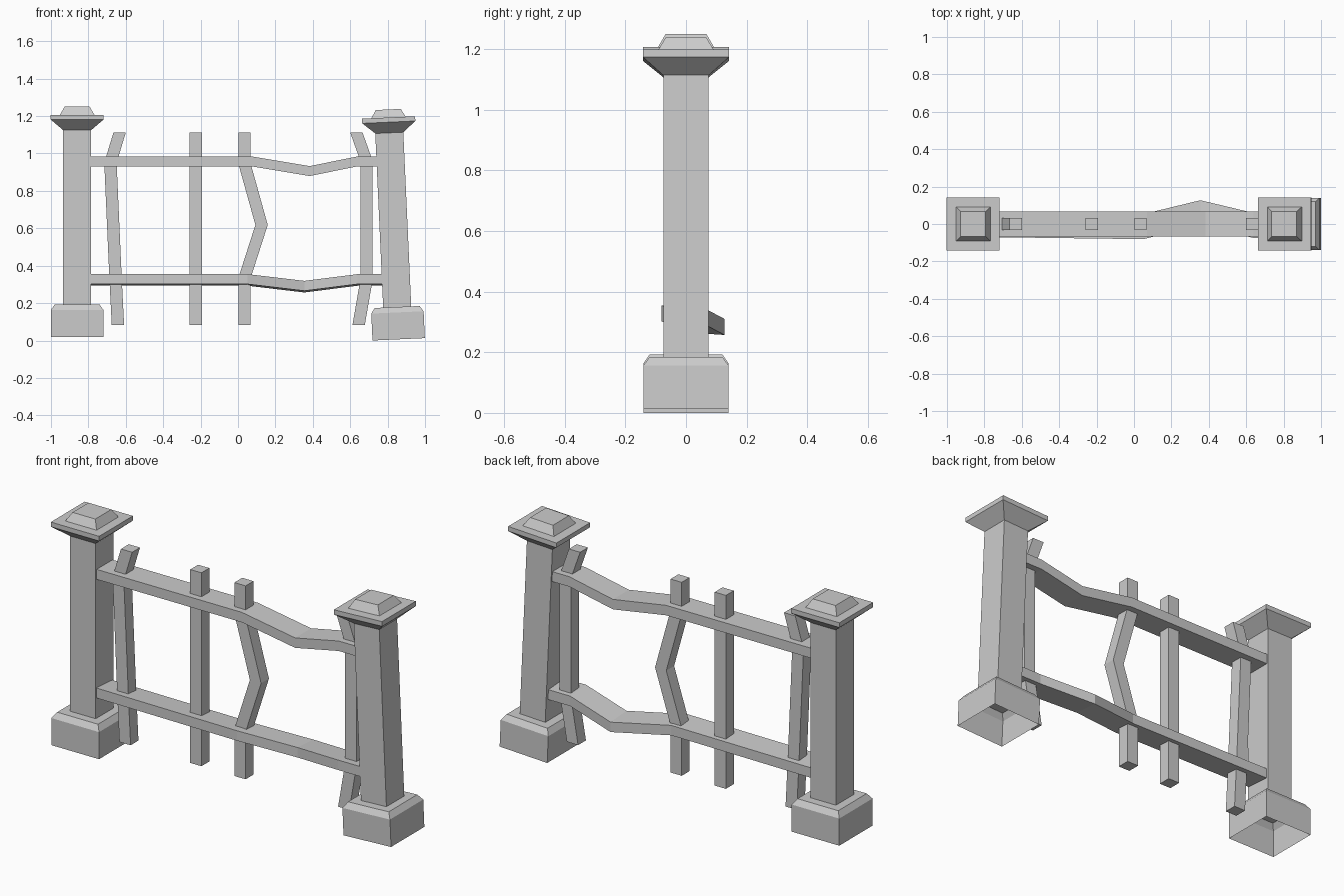
import bpy, math
from mathutils import Matrix

if "Cube" in bpy.data.objects:
    bpy.data.objects.remove(bpy.data.objects["Cube"])


def loft(name, rings, cap_start=True):
    """Skin a row of four-cornered rings into one flat-shaded mesh."""
    verts = [p for ring in rings for p in ring]
    faces = []
    for i in range(len(rings) - 1):
        a, b = 4 * i, 4 * i + 4
        for j in range(4):
            k = (j + 1) % 4
            faces.append((a + j, a + k, b + k, b + j))
    n = len(verts)
    faces.append((n - 4, n - 3, n - 2, n - 1))
    if cap_start:
        faces.append((3, 2, 1, 0))
    mesh = bpy.data.meshes.new(name)
    mesh.from_pydata(verts, [], faces)
    obj = bpy.data.objects.new(name, mesh)
    bpy.context.collection.objects.link(obj)
    return obj


CORNERS = ((-1, -1), (1, -1), (1, 1), (-1, 1))

# Pillar outline: half width, height (open underneath)
PILLAR = [(0.14, 0), (0.14, 0.144), (0.12, 0.173), (0.075, 0.173),
          (0.075, 1.105), (0.142, 1.162), (0.142, 1.187),
          (0.092, 1.187), (0.067, 1.23)]


def pillar(name, x, z, lean):
    rings = [[(sx * w, sy * w, h) for sx, sy in CORNERS] for w, h in PILLAR]
    obj = loft(name, rings, cap_start=False)
    obj.matrix_world = Matrix.Translation((x, 0, z)) @ Matrix.Rotation(-math.radians(lean), 4, 'Y')


def rail(name, path, roll):
    # path points: x, y, z; section stays upright, roll drops the back edge
    hw, hh = 0.067, 0.0265
    loft(name, [[(x, y + sy * hw, z + sz * hh - sy * roll) for sy, sz in CORNERS]
                for x, y, z in path])


def baluster(name, path):
    # path points from the bottom up: x, z
    w = 0.033
    loft(name, [[(x + sx * w, sy * w, z) for sx, sy in CORNERS] for x, z in path])


# Stone pillars, the right one leaning inwards
pillar("left_pillar", -0.86, 0.02, 0)
pillar("right_pillar", 0.859, 0.0065, 2.6)

# Bent rails
rail("top_rail", [(-0.80, 0, 0.958), (0.07, 0, 0.958), (0.383, 0, 0.906),
                  (0.64, 0, 0.958), (0.765, 0, 0.958)], 0)
rail("bottom_rail", [(-0.80, -0.003, 0.324), (0.05, -0.014, 0.324), (0.355, 0.06, 0.288),
                     (0.64, -0.008, 0.324), (0.785, -0.008, 0.324)], 0.0045)

# Balusters, some of them kinked
baluster("left_baluster", [(-0.642, 0.083), (-0.655, 0.34), (-0.682, 0.95), (-0.633, 1.112)])
baluster("straight_baluster", [(-0.225, 0.083), (-0.225, 1.112)])
baluster("kinked_baluster", [(0.035, 0.083), (0.035, 0.335), (0.126, 0.618),
                             (0.035, 0.945), (0.035, 1.112)])
baluster("right_baluster", [(0.645, 0.083), (0.687, 0.325), (0.687, 0.96), (0.633, 1.112)])
